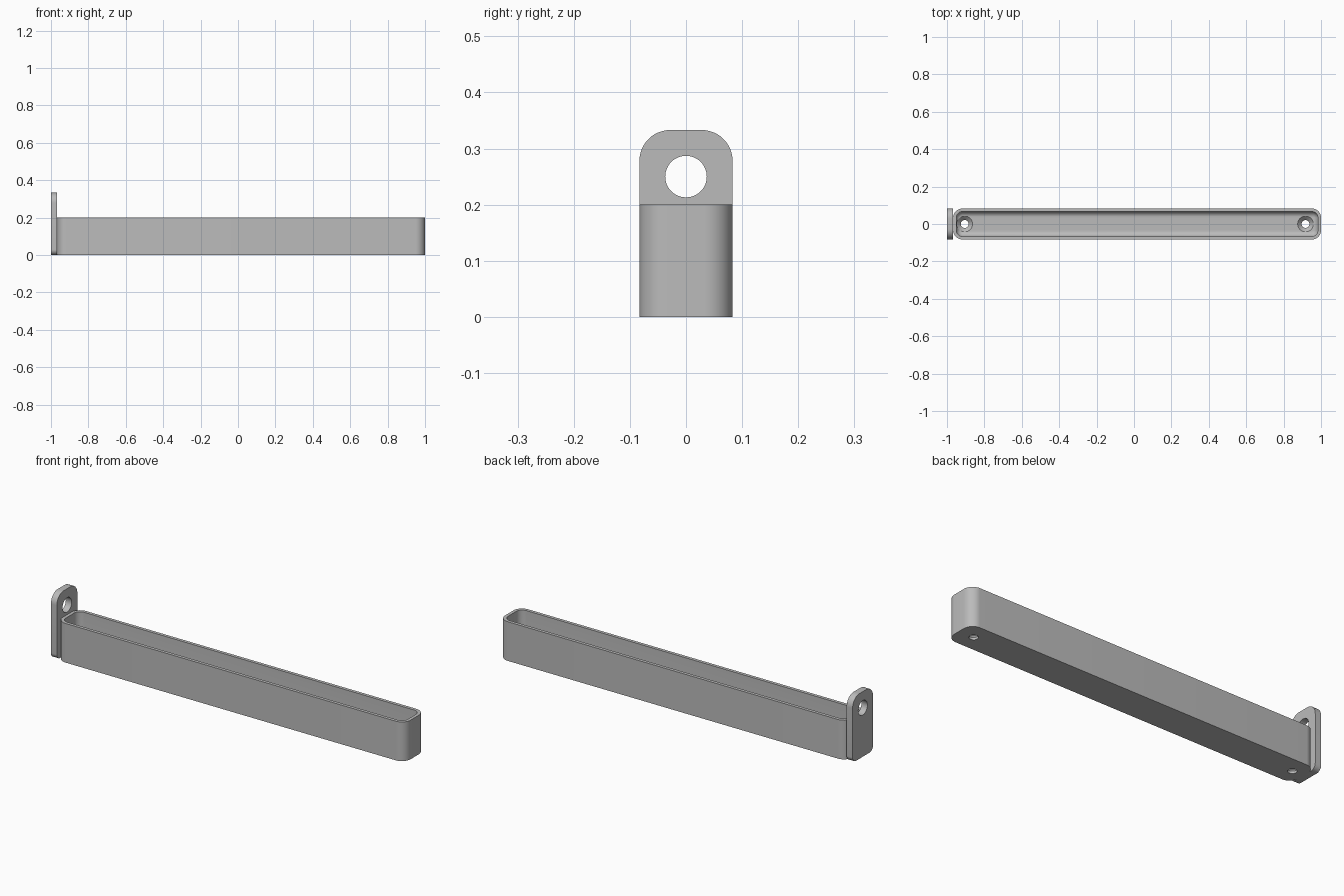
import bpy, bmesh
from math import cos, sin, pi, radians
from mathutils import Vector

cube = bpy.data.objects.get("Cube")
if cube:
    bpy.data.objects.remove(cube, do_unlink=True)

grey = bpy.data.materials.new("mid grey")
grey.use_nodes = True
COLOR = (0.5, 0.5, 0.5, 1)
grey.diffuse_color = COLOR
grey.node_tree.nodes["Principled BSDF"].inputs["Base Color"].default_value = COLOR

STEPS = 12


def rounded_rect(hx, hy, r_top, r_bottom=None):
    """Counter-clockwise rounded rectangle outline."""
    r_bottom = r_top if r_bottom is None else r_bottom
    corners = [(1, 1, r_top), (-1, 1, r_top), (-1, -1, r_bottom), (1, -1, r_bottom)]
    points = []
    for i, (sx, sy, r) in enumerate(corners):
        for k in range(STEPS + 1):
            a = (i + k / STEPS) * pi / 2
            points.append((sx * (hx - r) + r * cos(a), sy * (hy - r) + r * sin(a)))
    return points


def circle(r, n=48):
    return [(r * cos(2 * pi * k / n), r * sin(2 * pi * k / n)) for k in range(n)]


def loft(name, rings, origin, along_x=False):
    """Closed solid through (outline, height) rings, capped at both ends."""
    bm = bmesh.new()
    loops = []
    for outline, h in rings:
        loops.append([bm.verts.new(Vector(origin) + Vector((h, u, v) if along_x else (u, v, h)))
                      for u, v in outline])
    for a, b in zip(loops, loops[1:]):
        for i in range(len(a)):
            j = (i + 1) % len(a)
            bm.faces.new((a[i], a[j], b[j], b[i]))
    bm.faces.new(loops[0][::-1])
    bm.faces.new(loops[-1])
    bmesh.ops.recalc_face_normals(bm, faces=bm.faces)
    mesh = bpy.data.meshes.new(name)
    bm.to_mesh(mesh)
    bm.free()
    obj = bpy.data.objects.new(name, mesh)
    bpy.context.collection.objects.link(obj)
    mesh.materials.append(grey)
    return obj


def select(obj):
    bpy.ops.object.select_all(action="DESELECT")
    obj.select_set(True)
    bpy.context.view_layer.objects.active = obj


def cut(obj, cutter):
    cutter.hide_render = True
    select(obj)
    mod = obj.modifiers.new("hole", "BOOLEAN")
    mod.operation = "DIFFERENCE"
    mod.solver = "EXACT"
    mod.object = cutter
    bpy.ops.object.modifier_apply(modifier=mod.name)
    bpy.data.objects.remove(cutter, do_unlink=True)


# Open tray with a rounded inner floor edge
HALF_X, HALF_Y, HEIGHT = 0.9835, 0.083, 0.2
CORNER, WALL, FLOOR, FILLET = 0.05, 0.0167, 0.033, 0.03
CENTRE_X = 1 - HALF_X


def inset(d):
    return rounded_rect(HALF_X - d, HALF_Y - d, CORNER - d)


rings = [(inset(0), 0), (inset(0), HEIGHT), (inset(WALL), HEIGHT)]
for k in range(9):
    a = k / 8 * pi / 2
    rings.append((inset(WALL + FILLET * (1 - cos(a))), FLOOR + FILLET * (1 - sin(a))))
tray = loft("tray", rings, (CENTRE_X, 0, 0))

# Countersunk screw holes in the tray floor
for x in (-0.905, 0.917):
    cut(tray, loft("screw_cutter", [(circle(0.021), -0.02), (circle(0.021), 0.012),
                                    (circle(0.042), FLOOR), (circle(0.042), 0.1)], (x, 0, 0)))

# Upright end tab with a through hole
TAB_TOP, TAB_THICK = 0.333, 0.0335
outline = rounded_rect(HALF_Y, TAB_TOP / 2, 0.055, 0.028)
tab = loft("end_tab", [(outline, 0), (outline, TAB_THICK)], (-1, 0, TAB_TOP / 2), True)
cut(tab, loft("tab_cutter", [(circle(0.037), -0.05), (circle(0.037), 0.08)],
              (-1, 0, 0.25), True))

for obj in (tray, tab):
    select(obj)
    bpy.ops.object.shade_smooth_by_angle(angle=radians(30))
